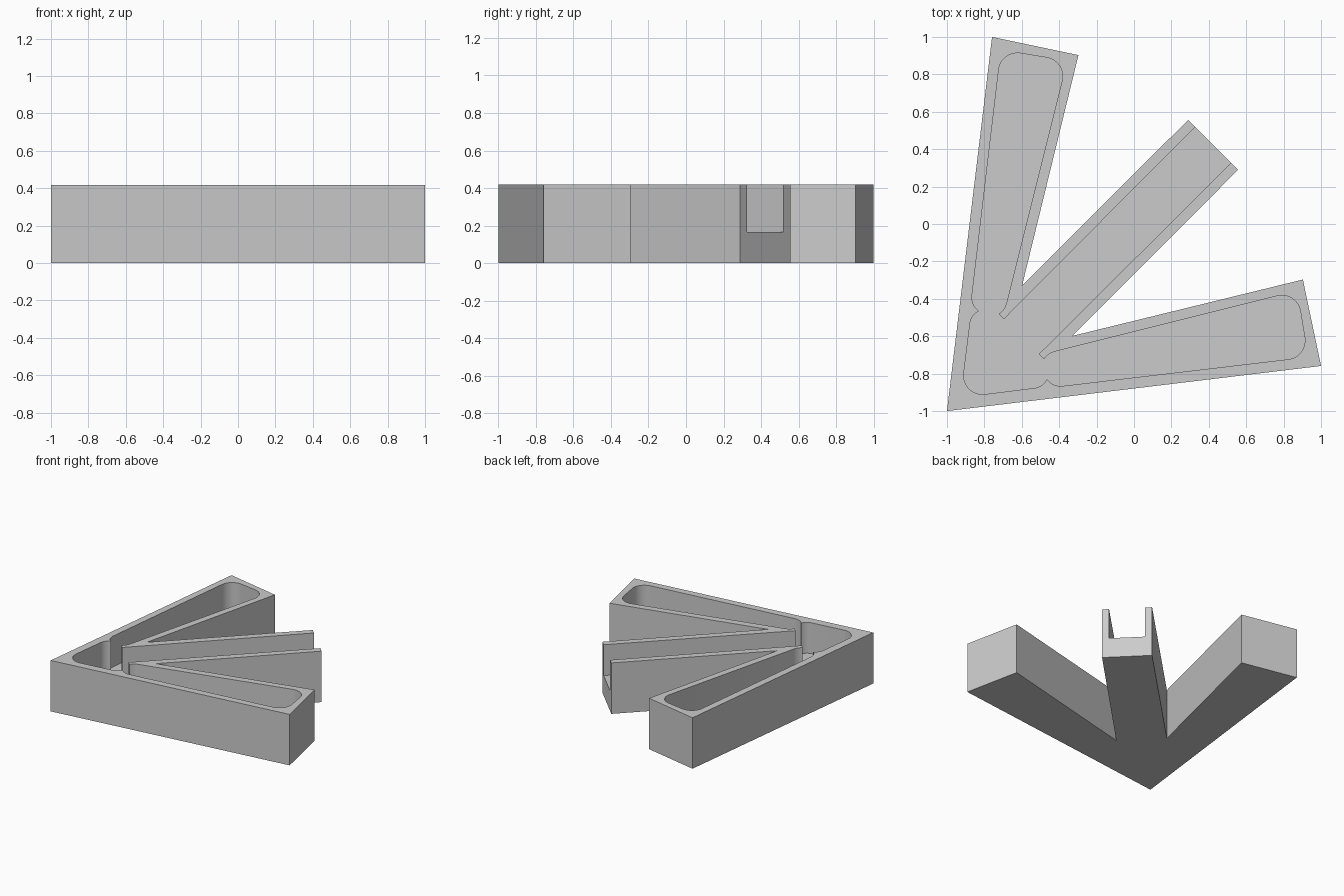
import bpy
import bmesh
import math
from mathutils import Vector, Matrix

cube = bpy.data.objects.get("Cube")
if cube:
    bpy.data.objects.remove(cube, do_unlink=True)

HEIGHT = 0.418
FLOOR = 0.165

grey = bpy.data.materials.new("plain grey")
grey.use_nodes = True
grey.diffuse_color = (0.6, 0.6, 0.6, 1)
grey.node_tree.nodes["Principled BSDF"].inputs["Base Color"].default_value = (0.6, 0.6, 0.6, 1)


def mirrored(half, corner):
    """Close a half profile across the diagonal, with one shared corner."""
    return half + [corner] + [(y, x, r) for x, y, r in reversed(half)]


def rounded(points, steps=8):
    """Replace each (x, y, radius) corner by an arc."""
    out = []
    for i, (x, y, r) in enumerate(points):
        p = Vector((x, y))
        if r == 0:
            out.append(p)
            continue
        a = (Vector(points[i - 1][:2]) - p).normalized()
        b = (Vector(points[(i + 1) % len(points)][:2]) - p).normalized()
        half = a.angle(b) / 2
        centre = p + (a + b).normalized() * r / math.sin(half)
        start = p + a * r / math.tan(half) - centre
        sweep = start.angle_signed(p + b * r / math.tan(half) - centre)
        for k in range(steps + 1):
            out.append(centre + Matrix.Rotation(-sweep * k / steps, 2) @ start)
    return out


def new_object(name, bm):
    bmesh.ops.recalc_face_normals(bm, faces=bm.faces)
    mesh = bpy.data.meshes.new(name)
    bm.to_mesh(mesh)
    bm.free()
    mesh.materials.append(grey)
    obj = bpy.data.objects.new(name, mesh)
    bpy.context.scene.collection.objects.link(obj)
    return obj


def prism(name, points, low, high):
    bm = bmesh.new()
    face = bm.faces.new([bm.verts.new((p.x, p.y, low)) for p in points])
    top = bmesh.ops.extrude_face_region(bm, geom=[face])
    verts = [g for g in top["geom"] if isinstance(g, bmesh.types.BMVert)]
    bmesh.ops.translate(bm, verts=verts, vec=(0, 0, high - low))
    return new_object(name, bm)


def cut(body, cutter):
    cutter.hide_render = True
    mod = body.modifiers.new("cut", "BOOLEAN")
    mod.operation = "DIFFERENCE"
    mod.solver = "EXACT"
    mod.object = cutter
    bpy.context.view_layer.objects.active = body
    bpy.ops.object.modifier_apply(modifier=mod.name)
    bpy.data.objects.remove(cutter, do_unlink=True)


# Three-armed solid body
outline = mirrored([(0.556, 0.289, 0), (-0.328, -0.598, 0),
                    (0.903, -0.297, 0), (1, -0.759, 0)], (-1, -1, 0))
body = prism("three_arm_tray", rounded(outline), 0, HEIGHT)

# Open channel, side pockets and corner pocket as one cavity
cavity = mirrored([(0.62, 0.427, 0), (-0.508, -0.695, 0), (-0.481, -0.722, 0),
                   (-0.455, -0.69, 0.1), (0.872, -0.358, 0.1),
                   (0.93, -0.711, 0.1), (-0.433, -0.872, 0.09),
                   (-0.465, -0.829, 0), (-0.492, -0.872, 0.08)],
                  (-0.926, -0.926, 0.1))
cut(body, prism("cavity_cutter", rounded(cavity), FLOOR, HEIGHT + 0.2))

# Two round holes in the end of the middle arm
for x, y in ((0.492, 0.353), (0.353, 0.492)):
    bm = bmesh.new()
    bmesh.ops.create_cone(bm, cap_ends=True, segments=24, radius1=0.026,
                          radius2=0.026, depth=0.6)
    aim = Vector((1, 1, 0)).to_track_quat("Z", "Y").to_matrix().to_4x4()
    bm.transform(Matrix.Translation((x, y, 0.065)) @ aim)
    cut(body, new_object("hole_cutter", bm))

bpy.ops.object.select_all(action="DESELECT")
body.select_set(True)
bpy.context.view_layer.objects.active = body
bpy.ops.object.shade_smooth_by_angle(angle=math.radians(30))
